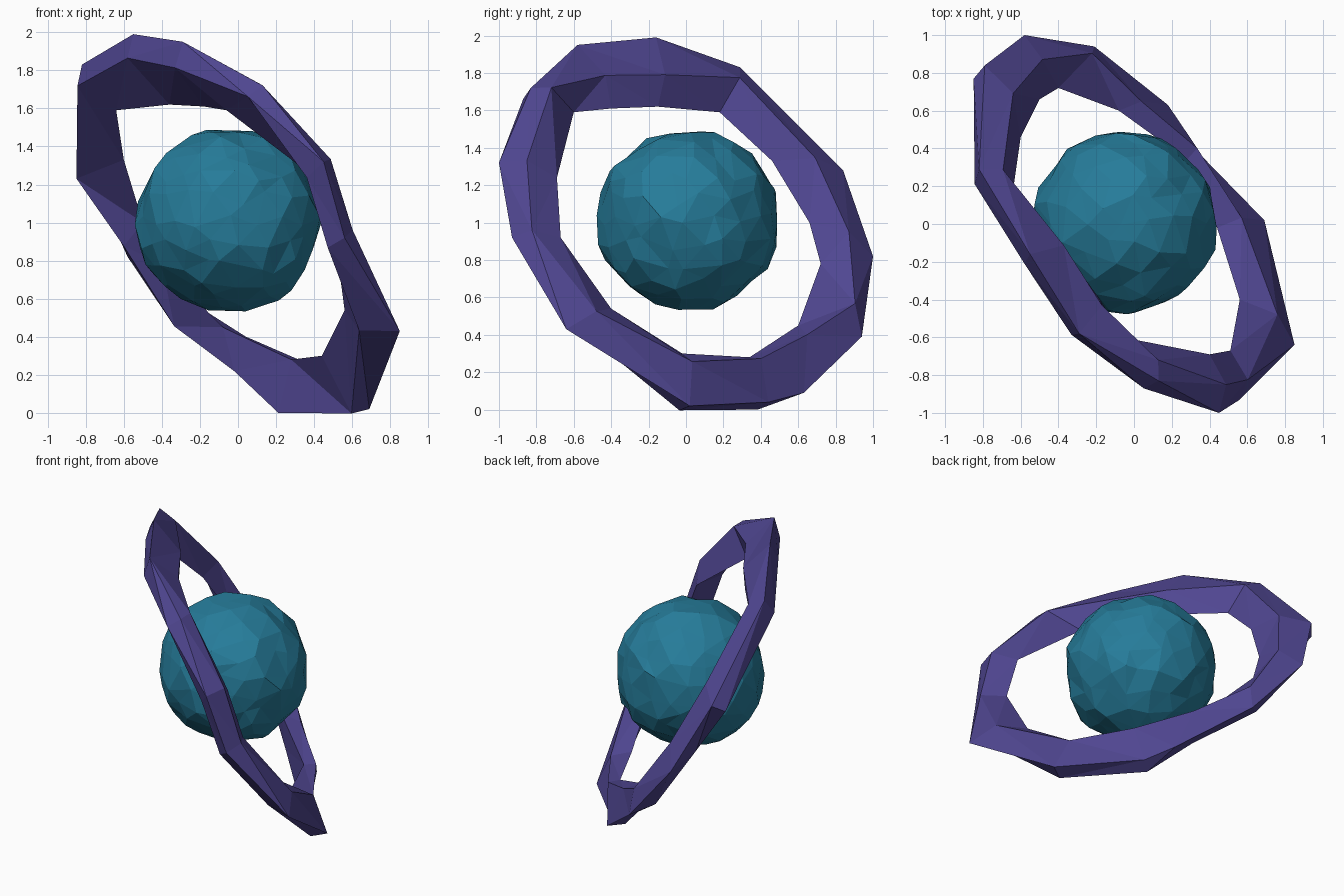
import bpy
import bmesh
import random
from mathutils import Vector

random.seed(4)

cube = bpy.data.objects.get("Cube")
if cube:
    bpy.data.objects.remove(cube, do_unlink=True)


def make_material(name, colour):
    material = bpy.data.materials.new(name)
    material.use_nodes = True
    material.diffuse_color = colour
    material.node_tree.nodes["Principled BSDF"].inputs["Base Color"].default_value = colour
    return material


def finish_object(bm, name, material):
    bmesh.ops.recalc_face_normals(bm, faces=bm.faces[:])
    mesh = bpy.data.meshes.new(name)
    bm.to_mesh(mesh)
    bm.free()
    mesh.materials.append(material)
    obj = bpy.data.objects.new(name, mesh)
    bpy.context.collection.objects.link(obj)
    return obj


def jitter(amount):
    return random.uniform(-amount, amount)


teal = make_material("teal_rock", (0.019, 0.20, 0.32, 1))
purple = make_material("purple_rock", (0.08, 0.062, 0.285, 1))

# Planet: a faceted ball with an uneven rocky surface
planet_radius = 0.485
bm = bmesh.new()
bmesh.ops.create_icosphere(bm, subdivisions=3, radius=planet_radius)
for vert in bm.verts:
    direction = vert.co.normalized()
    slide = Vector((jitter(1), jitter(1), jitter(1))) * 0.04
    vert.co = (direction * planet_radius + slide).normalized() * (planet_radius + jitter(0.016))
planet = finish_object(bm, "planet", teal)
planet.location = (-0.045, 0.01, 1.01)

# Ring: a tilted, rough-hewn band with a four-sided section
ring_normal = Vector((0.685, 0.515, 0.515)).normalized()
ring_centre = Vector((0, 0, 1))
front_rise = 0.08
back_drop = 0.10

# Each station: inner rim, outer rim, then how far out the two ridges sit
ring_stations = [
    ((-0.06, -0.60, 0.59), (0.13, -0.83, 0.72), 0.7, 0.95),
    ((-0.18, -0.40, 0.61), (-0.29, -0.58, 0.95), 0.4, 0.75),
    ((-0.36, -0.15, 0.62), (-0.55, -0.16, 0.99), 0.35, 0.8),
    ((-0.64, 0.18, 0.59), (-0.82, 0.29, 0.83), 0.6, 0.75),
    ((-0.60, 0.46, 0.33), (-0.79, 0.84, 0.28), 0.5, 0.95),
    ((-0.50, 0.66, 0.00), (-0.58, 1.00, -0.18), 0.5, 0.4),
    ((-0.40, 0.72, -0.22), (-0.21, 0.94, -0.61), 0.65, 0.7),
    ((-0.08, 0.60, -0.55), (0.18, 0.63, -0.91), 0.25, 0.5),
    ((0.28, 0.34, -0.72), (0.28, 0.44, -0.96), 0.2, 0.95),
    ((0.44, -0.02, -0.70), (0.69, 0.02, -0.98), 0.3, 0.9),
    ((0.56, -0.40, -0.46), (0.85, -0.64, -0.57), 0.5, 0.5),
    ((0.51, -0.67, -0.08), (0.56, -0.93, -0.08), 0.75, 0.6),
    ((0.40, -0.69, 0.24), (0.45, -1.00, 0.32), 0.65, 0.6),
]

bm = bmesh.new()
sections = []
for inner_rim, outer_rim, front_reach, back_reach in ring_stations:
    inner = Vector(inner_rim)
    outer = Vector(outer_rim)
    front_ridge = inner.lerp(outer, front_reach) + ring_normal * front_rise
    back_ridge = inner.lerp(outer, back_reach) - ring_normal * back_drop
    corners = (outer, front_ridge, inner, back_ridge)
    sections.append([bm.verts.new(ring_centre + corner) for corner in corners])

for index, section in enumerate(sections):
    following = sections[(index + 1) % len(sections)]
    for side in range(len(section)):
        turn = (side + 1) % len(section)
        bm.faces.new((section[side], section[turn], following[turn], following[side]))
bmesh.ops.triangulate(bm, faces=bm.faces[:])
finish_object(bm, "ring", purple)
